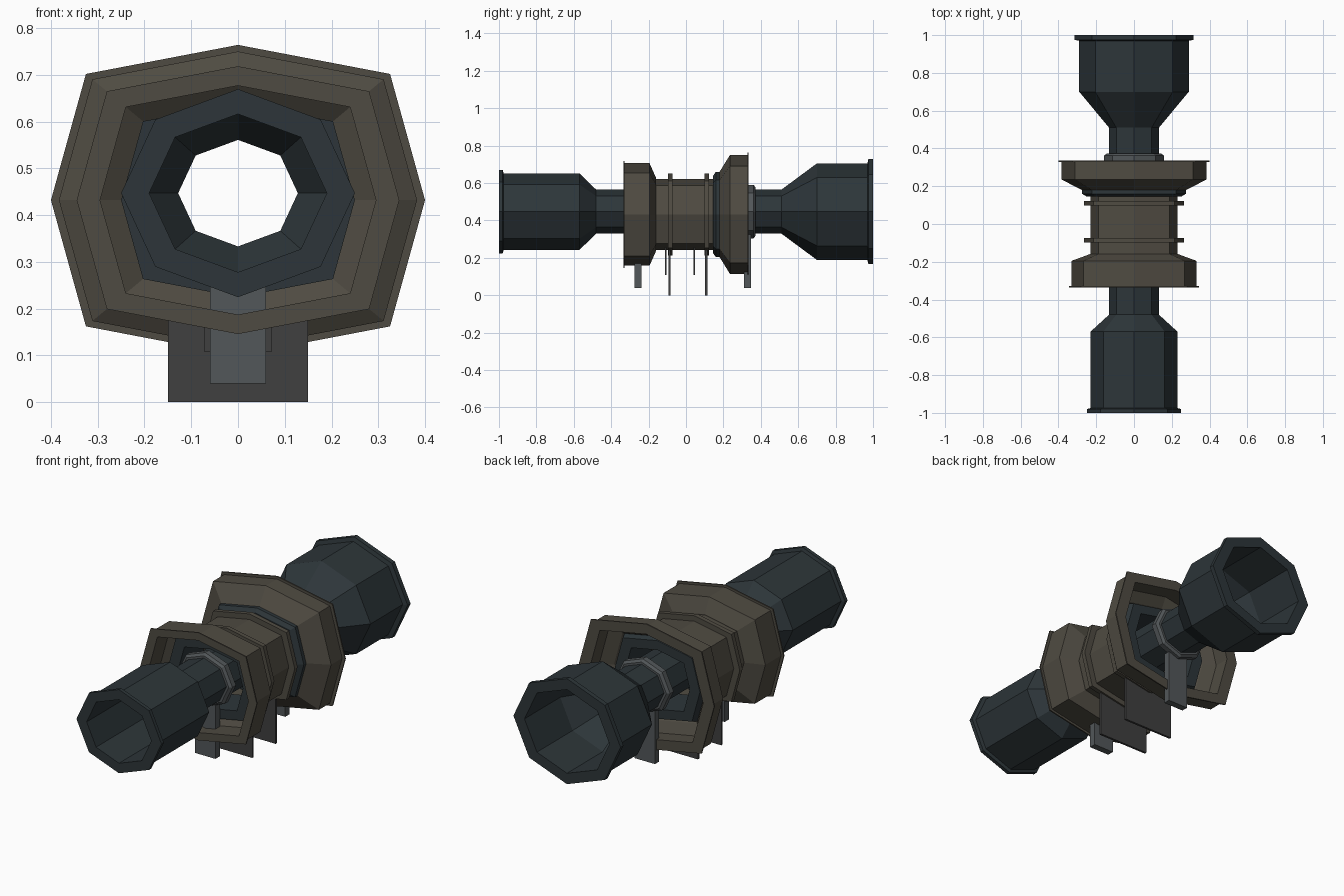
import bpy, bmesh
from math import sin, cos, pi

if "Cube" in bpy.data.objects:
    bpy.data.objects.remove(bpy.data.objects["Cube"])


def material(name, rgb):
    m = bpy.data.materials.new(name)
    m.diffuse_color = (*rgb, 1)
    m.use_nodes = True
    m.node_tree.nodes["Principled BSDF"].inputs["Base Color"].default_value = m.diffuse_color
    return m


DARK = material("dark_slate", (0.026, 0.036, 0.041))
BROWN = material("olive_brown", (0.078, 0.070, 0.054))
STEEL = material("steel_grey", (0.085, 0.095, 0.100))
PLATE = material("plate_grey", (0.050, 0.050, 0.050))


def finish(name, bm, mat):
    bmesh.ops.recalc_face_normals(bm, faces=bm.faces)
    me = bpy.data.meshes.new(name)
    bm.to_mesh(me)
    bm.free()
    me.materials.append(mat)
    ob = bpy.data.objects.new(name, me)
    bpy.context.collection.objects.link(ob)
    return ob


def sweep(name, profile, mat, zc, squash, diag):
    """Closed (y, radius) profile swept round an eight-sided section along y."""
    bm = bmesh.new()
    rings = []
    for k in range(8):
        f = diag / cos(pi / 4) if k % 2 else 1
        c, s = cos(k * pi / 4) * f, sin(k * pi / 4) * f
        rings.append([bm.verts.new((r * c, y, zc + r * s * squash)) for y, r in profile])
    n = len(profile)
    for k in range(8):
        a, b = rings[k], rings[(k + 1) % 8]
        for i in range(n):
            j = (i + 1) % n
            bm.faces.new((a[i], a[j], b[j], b[i]))
    return finish(name, bm, mat)


def pipe(name, profile, mat):
    return sweep(name, profile, mat, 0.447, 0.89, cos(pi / 4))


def casing(name, profile, mat):
    return sweep(name, profile, mat, 0.432, 0.83, 0.813)


def box(name, x, y0, y1, z0, z1, mat):
    bm = bmesh.new()
    bmesh.ops.create_cube(bm, size=1)
    for v in bm.verts:
        v.co = (v.co.x * 2 * x, (y0 + y1) / 2 + v.co.y * (y1 - y0),
                (z0 + z1) / 2 + v.co.z * (z1 - z0))
    return finish(name, bm, mat)


# Through duct with a flared, flanged bell at each end
pipe("duct", [
    (-1, 0.25), (-0.98, 0.25), (-0.975, 0.23), (-0.57, 0.23), (-0.48, 0.132),
    (0.51, 0.132), (0.70, 0.29), (0.97, 0.29), (0.975, 0.315), (1, 0.315),
    (1, 0.25), (0.70, 0.25), (0.51, 0.128), (-0.48, 0.128), (-0.57, 0.19), (-1, 0.19)], DARK)

# Brown central casing with hollow flared ends
casing("core_casing", [(-0.19, 0.23), (0.15, 0.23), (0.15, 0.205), (-0.19, 0.205)], BROWN)
casing("front_shroud", [
    (-0.335, 0.345), (-0.328, 0.345), (-0.328, 0.33), (-0.195, 0.33), (-0.16, 0.235),
    (-0.16, 0.215), (-0.20, 0.245), (-0.23, 0.295), (-0.335, 0.295)], BROWN)
casing("back_shroud", [
    (0.335, 0.40), (0.328, 0.40), (0.328, 0.383), (0.235, 0.383), (0.172, 0.26),
    (0.172, 0.235), (0.22, 0.27), (0.25, 0.335), (0.335, 0.335)], BROWN)

# Raised bands round the core
for label, y in (("front", -0.085), ("back", 0.11)):
    casing(label + "_band", [(y - 0.012, 0.265), (y + 0.012, 0.265),
                             (y + 0.012, 0.22), (y - 0.012, 0.22)], BROWN)

# Dark inner liners and the seal ring under the back shroud
casing("front_liner", [(-0.23, 0.25), (-0.19, 0.25), (-0.17, 0.205),
                       (-0.05, 0.205), (-0.05, 0.18), (-0.23, 0.19)], DARK)
casing("back_liner", [(0.145, 0.25), (0.16, 0.275), (0.18, 0.275), (0.24, 0.25),
                      (0.24, 0.19), (0.05, 0.18), (0.05, 0.203), (0.145, 0.203)], DARK)

# Clamp collars on the duct, each with a support post
for label, yc, py in (("front", -0.26, -0.257), ("back", 0.347, 0.329)):
    pipe(label + "_collar", [(yc - 0.025, 0.145), (yc - 0.015, 0.16), (yc + 0.015, 0.16),
                             (yc + 0.025, 0.145), (yc + 0.025, 0.13), (yc - 0.025, 0.13)], STEEL)
    box(label + "_post", 0.06, py - 0.018, py + 0.018, 0.04, 0.325, STEEL)

# Flat foot plates with smaller stiffener plates
for label, y, sy in (("front", -0.088, -0.107), ("back", 0.108, 0.045)):
    box(label + "_foot", 0.15, y - 0.006, y + 0.006, 0, 0.26, PLATE)
    box(label + "_stiffener", 0.073, sy - 0.004, sy + 0.004, 0.108, 0.26, PLATE)
